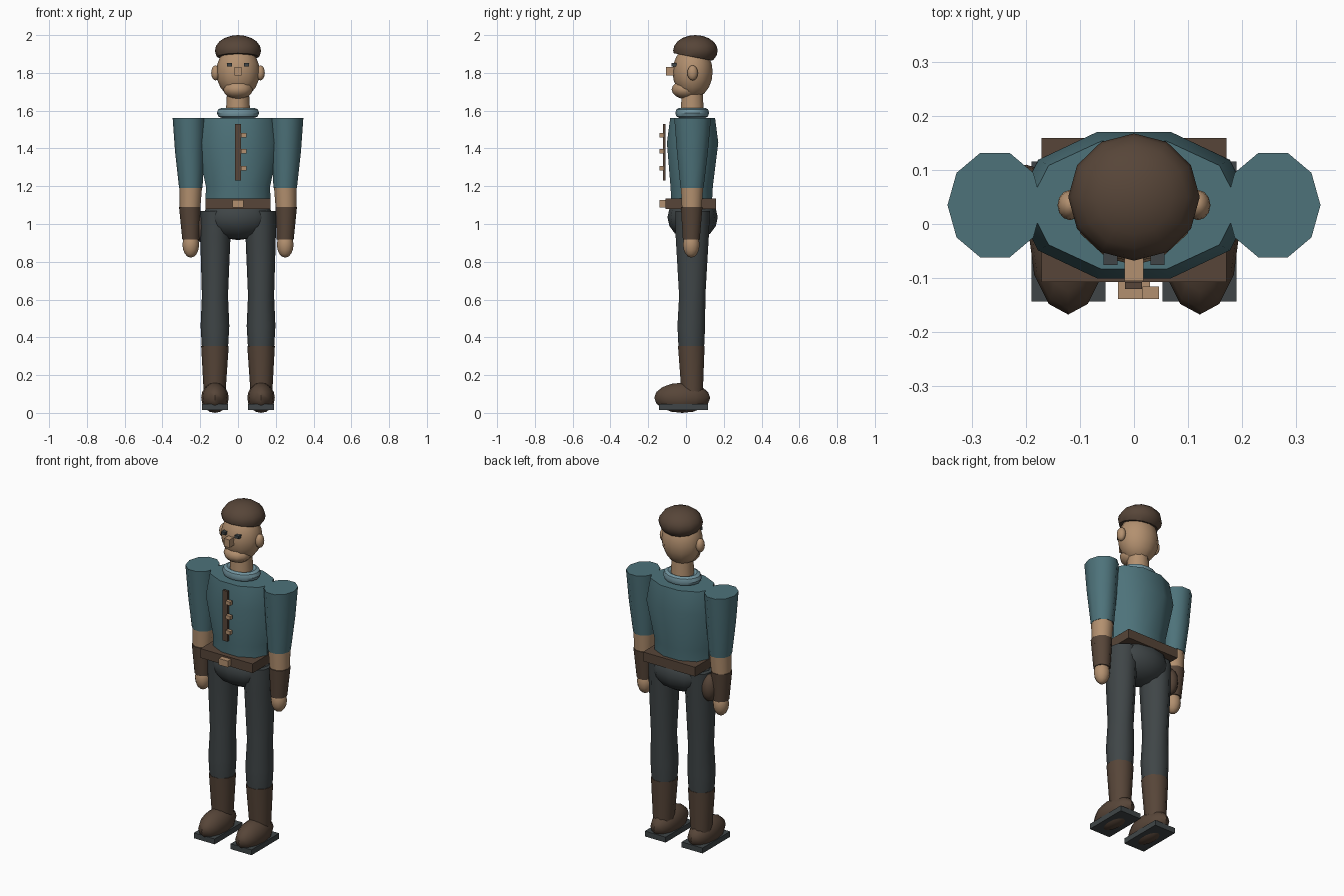
import bpy, bmesh, math
from mathutils import Vector

if "Cube" in bpy.data.objects:
    bpy.data.objects.remove(bpy.data.objects["Cube"])


def material(name, rgb):
    m = bpy.data.materials.new(name)
    m.diffuse_color = (*rgb, 1.0)
    m.use_nodes = True
    m.node_tree.nodes["Principled BSDF"].inputs["Base Color"].default_value = m.diffuse_color
    return m


TEAL = material("teal_cloth", (0.075, 0.17, 0.195))
COLLAR = material("pale_blue", (0.17, 0.30, 0.35))
SKIN = material("skin", (0.45, 0.28, 0.16))
BROWN = material("brown_leather", (0.095, 0.060, 0.040))
SLATE = material("dark_slate", (0.050, 0.060, 0.063))


def finish(bm, name, mat, smooth=True):
    bmesh.ops.recalc_face_normals(bm, faces=bm.faces)
    me = bpy.data.meshes.new(name)
    bm.to_mesh(me)
    bm.free()
    me.materials.append(mat)
    ob = bpy.data.objects.new(name, me)
    bpy.context.collection.objects.link(ob)
    if smooth:
        bpy.ops.object.select_all(action='DESELECT')
        ob.select_set(True)
        bpy.context.view_layer.objects.active = ob
        bpy.ops.object.shade_smooth_by_angle(angle=math.radians(40))
    return ob


def loft(name, mat, rings, n=10):
    """Capped tube through elliptical rings (z, cx, cy, rx, ry)."""
    bm = bmesh.new()
    loops = []
    for z, cx, cy, rx, ry in rings:
        loops.append([bm.verts.new((cx + rx * math.cos(2 * math.pi * i / n),
                                    cy + ry * math.sin(2 * math.pi * i / n), z))
                      for i in range(n)])
    for a, b in zip(loops, loops[1:]):
        for i in range(n):
            j = (i + 1) % n
            bm.faces.new((a[i], a[j], b[j], b[i]))
    bm.faces.new(loops[0][::-1])
    bm.faces.new(loops[-1])
    return finish(bm, name, mat)


def ball(name, mat, c, r, n=12, rows=8, cut=None):
    """Ellipsoid, optionally cut flat below a plane (point, normal)."""
    bm = bmesh.new()
    bmesh.ops.create_uvsphere(bm, u_segments=n, v_segments=rows, radius=1)
    bmesh.ops.scale(bm, vec=r, verts=bm.verts)
    bmesh.ops.translate(bm, vec=c, verts=bm.verts)
    if cut:
        res = bmesh.ops.bisect_plane(bm, geom=bm.verts[:] + bm.edges[:] + bm.faces[:],
                                     plane_co=cut[0], plane_no=cut[1], clear_inner=True)
        edges = [e for e in res["geom_cut"] if isinstance(e, bmesh.types.BMEdge)]
        bmesh.ops.holes_fill(bm, edges=edges, sides=0)
    return finish(bm, name, mat)


def box(name, mat, lo, hi):
    bm = bmesh.new()
    bmesh.ops.create_cube(bm, size=1)
    lo, hi = Vector(lo), Vector(hi)
    bmesh.ops.scale(bm, vec=hi - lo, verts=bm.verts)
    bmesh.ops.translate(bm, vec=(lo + hi) / 2, verts=bm.verts)
    return finish(bm, name, mat, smooth=False)


# Torso, hips and belt
loft("torso", TEAL, [(1.10, 0, 0.03, 0.172, 0.112), (1.20, 0, 0.03, 0.170, 0.118),
                     (1.43, 0, 0.035, 0.220, 0.143), (1.56, 0, 0.035, 0.196, 0.125)])
ball("hips", SLATE, (0, 0.035, 1.035), (0.185, 0.133, 0.12))
box("belt", BROWN, (-0.172, -0.108, 1.08), (0.172, 0.16, 1.135))
box("buckle", SKIN, (-0.03, -0.139, 1.088), (0.03, -0.10, 1.126))
ball("hip_pouch", BROWN, (-0.20, 0.06, 0.985), (0.045, 0.05, 0.08))

# Shirt placket and buttons
box("placket", BROWN, (-0.017, -0.121, 1.23), (0.015, -0.108, 1.53))
for z in (1.295, 1.385, 1.47):
    box("button", SKIN, (0.016, -0.139, z - 0.011), (0.046, -0.116, z + 0.011))

# Collar and neck
bm = bmesh.new()
R, r, N, M = 0.085, 0.027, 16, 8
grid = [[bm.verts.new(((R + r * math.cos(2 * math.pi * j / M)) * math.cos(2 * math.pi * i / N),
                       0.033 + 0.8 * (R + r * math.cos(2 * math.pi * j / M)) * math.sin(2 * math.pi * i / N),
                       1.588 + r * math.sin(2 * math.pi * j / M)))
         for j in range(M)] for i in range(N)]
for i in range(N):
    for j in range(M):
        k, l = (i + 1) % N, (j + 1) % M
        bm.faces.new((grid[i][j], grid[k][j], grid[k][l], grid[i][l]))
finish(bm, "collar", COLLAR)
loft("neck", SKIN, [(1.56, 0, 0.033, 0.066, 0.066), (1.72, 0, 0.033, 0.057, 0.057)])

# Head, jaw, nose and hair cap
ball("head", SKIN, (0, 0.035, 1.805), (0.115, 0.106, 0.14), rows=10)
ball("jaw", SKIN, (0, -0.002, 1.712), (0.078, 0.074, 0.05))
box("nose", SKIN, (-0.018, -0.106, 1.785), (0.018, -0.055, 1.832))
ball("hair_cap", BROWN, (0, 0.05, 1.918), (0.122, 0.118, 0.082), rows=10,
     cut=((0, 0.05, 1.882), (0, 0.19, 0.98)))

# Paired parts
for s, side in ((-1, "right"), (1, "left")):
    def rings(*rows):
        return [(z, s * cx, cy, rx, ry) for z, cx, cy, rx, ry in rows]

    def pbox(name, mat, x0, x1, y0, y1, z0, z1):
        xs = sorted((s * x0, s * x1))
        box(f"{side}_{name}", mat, (xs[0], y0, z0), (xs[1], y1, z1))

    # Face
    ball(f"{side}_ear", SKIN, (s * 0.119, 0.035, 1.80), (0.023, 0.028, 0.04))
    pbox("eye", SLATE, 0.031, 0.057, -0.076, -0.05, 1.835, 1.852)
    # Arm
    loft(f"{side}_sleeve", TEAL, rings((1.19, 0.25, 0.032, 0.062, 0.064),
                                       (1.38, 0.255, 0.034, 0.078, 0.086),
                                       (1.56, 0.258, 0.035, 0.088, 0.102)))
    loft(f"{side}_forearm", SKIN, rings((1.05, 0.255, 0.03, 0.053, 0.053),
                                        (1.20, 0.25, 0.032, 0.060, 0.062)))
    loft(f"{side}_cuff", BROWN, rings((0.918, 0.25, 0.028, 0.045, 0.047),
                                      (1.09, 0.255, 0.03, 0.057, 0.060)))
    ball(f"{side}_hand", SKIN, (s * 0.25, 0.028, 0.89), (0.044, 0.044, 0.068))
    # Leg
    loft(f"{side}_trouser_leg", SLATE, rings((0.34, 0.122, 0.028, 0.069, 0.071),
                                             (0.46, 0.122, 0.028, 0.076, 0.077),
                                             (0.62, 0.122, 0.033, 0.069, 0.073),
                                             (0.93, 0.120, 0.033, 0.080, 0.092),
                                             (1.07, 0.117, 0.035, 0.084, 0.096)))
    loft(f"{side}_boot_shaft", BROWN, rings((0.08, 0.124, 0.033, 0.056, 0.058),
                                            (0.355, 0.122, 0.028, 0.073, 0.074)))
    ball(f"{side}_shoe", BROWN, (s * 0.122, -0.02, 0.08), (0.073, 0.148, 0.08))
    pbox("sole", SLATE, 0.053, 0.190, -0.144, 0.116, 0.014, 0.046)
